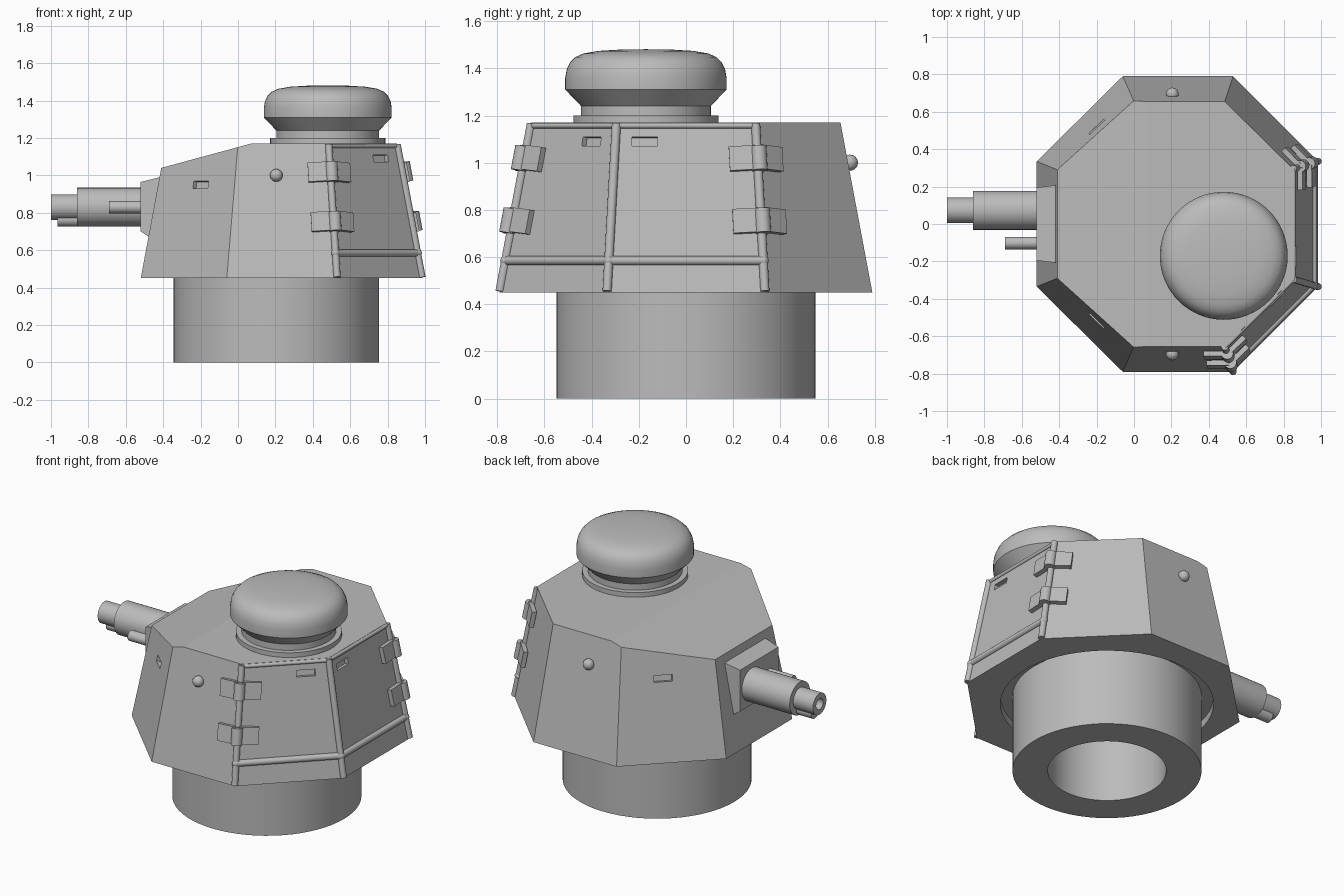
import bpy, bmesh, math
from mathutils import Vector, Matrix

if "Cube" in bpy.data.objects:
    bpy.data.objects.remove(bpy.data.objects["Cube"], do_unlink=True)

GREY = (0.5, 0.5, 0.5, 1)
mat = bpy.data.materials.new("plain grey")
mat.use_nodes = True
mat.diffuse_color = GREY
mat.node_tree.nodes["Principled BSDF"].inputs["Base Color"].default_value = GREY

Z0, Z1 = 0.45, 1.17


def finish(name, bm, smooth=True):
    """Turn a bmesh into a named grey object."""
    bmesh.ops.recalc_face_normals(bm, faces=bm.faces)
    me = bpy.data.meshes.new(name)
    bm.to_mesh(me)
    bm.free()
    me.materials.append(mat)
    ob = bpy.data.objects.new(name, me)
    bpy.context.collection.objects.link(ob)
    if smooth:
        bpy.ops.object.select_all(action='DESELECT')
        ob.select_set(True)
        bpy.context.view_layer.objects.active = ob
        bpy.ops.object.shade_smooth_by_angle(angle=math.radians(35))
    return ob


def lathe(name, profile, centre, axis=(0, 0, 1), steps=64):
    """Spin (radius, height) points around an axis through the centre."""
    bm = bmesh.new()
    verts = [bm.verts.new((r, 0, h)) for r, h in profile]
    edges = [bm.edges.new(pair) for pair in zip(verts, verts[1:])]
    bmesh.ops.spin(bm, geom=verts + edges, cent=(0, 0, 0), axis=(0, 0, 1),
                   angle=2 * math.pi, steps=steps)
    bmesh.ops.remove_doubles(bm, verts=bm.verts, dist=1e-4)
    turn = Vector((0, 0, 1)).rotation_difference(Vector(axis)).to_matrix().to_4x4()
    bm.transform(Matrix.Translation(centre) @ turn)
    return finish(name, bm)


def rod(name, a, b, r, steps=20):
    d = b - a
    return lathe(name, [(0, 0), (r, 0), (r, d.length), (0, d.length)], a, d.normalized(), steps)


def ball(name, centre, r):
    bm = bmesh.new()
    bmesh.ops.create_uvsphere(bm, u_segments=24, v_segments=12, radius=r,
                              matrix=Matrix.Translation(centre))
    return finish(name, bm)


def box(name, centre, u, v, n, size):
    """Box with its sides along the directions u, v and n."""
    frame = Matrix((u, v, n)).transposed().to_4x4()
    bm = bmesh.new()
    bmesh.ops.create_cube(bm, size=1, matrix=Matrix.Translation(centre) @ frame
                          @ Matrix.Diagonal((*size, 1)))
    return finish(name, bm, False)


def cut(target, cutter):
    cutter.hide_render = True
    cutter.hide_viewport = True
    mod = target.modifiers.new("cut", 'BOOLEAN')
    mod.operation = 'DIFFERENCE'
    mod.solver = 'EXACT'
    mod.object = cutter


# Octagon corners, counter-clockwise from the left end of the front wall
half_low = [(-0.52, 0.335), (-0.06, 0.79), (0.53, 0.79), (0.985, 0.335)]
half_top = [(-0.386, 0.28), (0.0, 0.655), (0.485, 0.655), (0.85, 0.295)]


def ring(half, z):
    return [Vector((x, -y, z)) for x, y in half] + [Vector((x, y, z)) for x, y in half[::-1]]


low, top = ring(half_low, Z0), ring(half_top, Z1)


def corner(i, z):
    i %= 8
    return low[i].lerp(top[i], (z - Z0) / (Z1 - Z0))


def wall(i, z):
    """Midpoint, along, up and outward directions of the wall after corner i."""
    a, b = corner(i, z), corner(i + 1, z)
    u = (b - a).normalized()
    rise = (corner(i, Z1) + corner(i + 1, Z1) - corner(i, Z0) - corner(i + 1, Z0))
    n = u.cross(rise).normalized()
    return (a + b) / 2, u, n.cross(u), n


# Armoured body with a roof sloping down to the gun
bm = bmesh.new()
lo = [bm.verts.new(p) for p in low]
hi = [bm.verts.new(p) for p in top]
bm.faces.new(lo[::-1])
bm.faces.new(hi)
for i in range(8):
    j = (i + 1) % 8
    bm.faces.new((lo[i], lo[j], hi[j], hi[i]))
cutres = bmesh.ops.bisect_plane(bm, geom=bm.verts[:] + bm.edges[:] + bm.faces[:],
                                plane_co=(0.07, 0, Z1), plane_no=(-0.13, 0, 0.48),
                                clear_outer=True)
bmesh.ops.holes_fill(bm, edges=[e for e in bm.edges if e.is_boundary], sides=0)
body = finish("turret_body", bm, False)

# Recess around the turret ring, and vision slits
R = 0.205
cut(body, rod("ring_recess_cutter", Vector((R, 0, 0.4)), Vector((R, 0, 0.5)), 0.62, 64))
for i, z, shift in ((0, 0.95, 0), (6, 0.95, 0), (2, 1.09, 0.12), (3, 1.09, -0.175)):
    mid, u, v, n = wall(i, z)
    if i in (0, 6):
        shift = (-0.2 - mid.x) / u.x
    cut(body, box("vision_slit_cutter", mid + u * shift, u, v, n, (0.11, 0.04, 0.05)))

# Hollow turret ring below the body
lathe("turret_ring", [(0.345, 0.505), (0.345, 0), (0.55, 0), (0.55, 0.505)], (R, 0, 0))

# Domed cupola
lathe("cupola", [(0.308, 1.16), (0.308, 1.2), (0.275, 1.2), (0.275, 1.24), (0.342, 1.31),
                 (0.342, 1.36), (0.336, 1.395), (0.322, 1.425), (0.3, 1.447), (0.265, 1.463),
                 (0.2, 1.474), (0.1, 1.48), (0, 1.481)], (0.48, -0.17, 0))

# Mantlet: a block tapering towards its front
bm = bmesh.new()
sections = [[(x, y, z) for y, z in ((-w, b), (w, b), (w, t), (-w, t))]
            for x, w, b, t in ((-0.52, 0.195, 0.7, 0.965), (-0.4, 0.21, 0.62, 0.995))]
front, back = [[bm.verts.new(p) for p in s] for s in sections]
bm.faces.new(front)
bm.faces.new(back)
for i in range(4):
    j = (i + 1) % 4
    bm.faces.new((front[i], front[j], back[j], back[i]))
finish("mantlet", bm, False)

# Gun with stepped, bored muzzle, lower rod and side gun
lathe("gun_barrel", [(0, 0.36), (0.035, 0.36), (0.035, 0.5), (0.068, 0.5), (0.068, 0.36),
                     (0.104, 0.36), (0.104, 0)], (-0.5, 0.073, 0.83), (-1, 0, 0), 40)
rod("lower_rod", Vector((-0.965, 0.073, 0.763)), Vector((-0.8, 0.073, 0.763)), 0.036)
rod("side_gun", Vector((-0.69, -0.102, 0.83)), Vector((-0.48, -0.102, 0.83)), 0.033)

# Side knobs
for s in (-1, 1):
    ball("side_knob", (R, s * 0.695, 1.0), 0.034)

# Beads framing the two door walls
for i in (2, 3, 4):
    rod("upright_bead", corner(i, Z0 + 0.005), corner(i, Z1 - 0.005), 0.019)
    ball("bead_joint", corner(i, 0.585), 0.023)
for i in (2, 3):
    rod("cross_bead", corner(i, 0.585), corner(i + 1, 0.585), 0.02)
    rod("top_bead", corner(i, 1.157), corner(i + 1, 1.157), 0.012)

# Door hinges: a pin on the corner with one leaf on each wall
for i in (2, 4):
    for z in (0.75, 1.015):
        p = corner(i, z)
        up = (corner(i, Z1) - corner(i, Z0)).normalized()
        u_before, u_after = wall(i - 1, z)[1], wall(i, z)[1]
        n_before, n_after = wall(i - 1, z)[3], wall(i, z)[3]
        out = (n_before + n_after).normalized()
        pin = p + out * 0.018
        rod("hinge_pin", pin - up * 0.052, pin + up * 0.052, 0.033)
        for u, n in ((-u_before, n_before), (u_after, n_after)):
            box("hinge_leaf", p + u * 0.06 + n * 0.018, n.cross(up).normalized(), up,
                n, (0.12, 0.104, 0.028))
